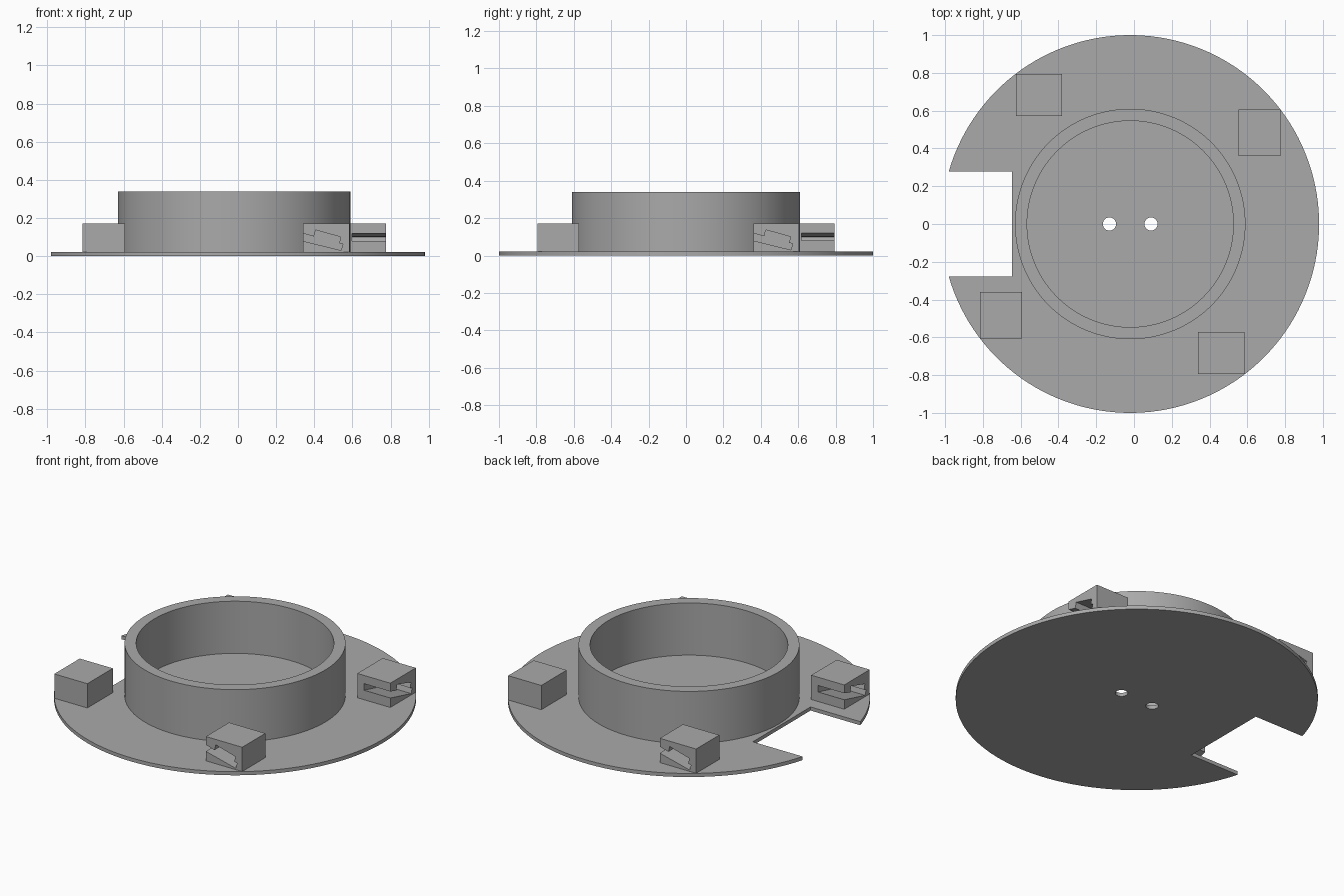
import bpy, bmesh, math
from mathutils import Matrix, Vector

if "Cube" in bpy.data.objects:
    bpy.data.objects.remove(bpy.data.objects["Cube"], do_unlink=True)

CX = -0.02            # shared axis of plate, ring and clips
PLATE_TOP, RING_TOP, CLIP_TOP = 0.022, 0.34, 0.17

grey = bpy.data.materials.new("plain grey")
grey.use_nodes = True
colour = (0.4, 0.4, 0.4, 1)
grey.diffuse_color = colour
grey.node_tree.nodes["Principled BSDF"].inputs["Base Color"].default_value = colour


def prism(name, outline, direction):
    """Extrude a closed outline of 3D points along a direction."""
    bm = bmesh.new()
    face = bm.faces.new([bm.verts.new(p) for p in outline])
    new = bmesh.ops.extrude_face_region(bm, geom=[face])["geom"]
    bmesh.ops.translate(bm, vec=Vector(direction),
                        verts=[v for v in new if isinstance(v, bmesh.types.BMVert)])
    bmesh.ops.recalc_face_normals(bm, faces=bm.faces)
    mesh = bpy.data.meshes.new(name)
    bm.to_mesh(mesh)
    bm.free()
    mesh.materials.append(grey)
    obj = bpy.data.objects.new(name, mesh)
    bpy.context.collection.objects.link(obj)
    return obj


def arc(radius, x, z, start=0, end=2 * math.pi, count=128, closed=True):
    steps = count if closed else count - 1
    angles = [start + (end - start) * i / steps for i in range(count)]
    return [(x + radius * math.cos(a), radius * math.sin(a), z) for a in angles]


def cut(obj, cutter):
    """Subtract the cutter, bake the result and discard the cutter."""
    mod = obj.modifiers.new("cut", "BOOLEAN")
    mod.operation, mod.solver, mod.object = "DIFFERENCE", "EXACT", cutter
    bpy.context.view_layer.update()
    deps = bpy.context.evaluated_depsgraph_get()
    baked = bpy.data.meshes.new_from_object(obj.evaluated_get(deps))
    obj.modifiers.clear()
    obj.data = baked
    bpy.data.objects.remove(cutter, do_unlink=True)


def smooth(obj):
    bpy.ops.object.select_all(action="DESELECT")
    obj.select_set(True)
    bpy.context.view_layer.objects.active = obj
    bpy.ops.object.shade_smooth_by_angle(angle=math.radians(30))


# Round base plate with a rectangular notch on one side
half_notch, notch_x = 0.278, -0.645
edge = math.pi - math.asin(half_notch)
outline = arc(1, CX, 0, -edge, edge, 128, closed=False)
outline += [(notch_x, half_notch, 0), (notch_x, -half_notch, 0)]
plate = prism("base_plate", outline, (0, 0, PLATE_TOP))

# Two small holes through the plate
for x in (CX - 0.11, CX + 0.11):
    cut(plate, prism("hole_cutter", arc(0.035, x, -0.1, count=32), (0, 0, 0.3)))
smooth(plate)

# Upright ring wall
ring = prism("ring_wall", arc(0.61, CX, PLATE_TOP), (0, 0, RING_TOP - PLATE_TOP))
cut(ring, prism("bore_cutter", arc(0.546, CX, -0.1), (0, 0, 1)))
smooth(ring)

# Four clip blocks with a stepped, sloping slot, turned around the axis
x0, x1, y0, y1 = 0.34, 0.585, -0.795, -0.572
slot = [(-0.05, 0.134), (0.058, 0.103), (0.067, 0.137), (0.199, 0.1),
        (0.191, 0.068), (0.21, 0.063), (0.201, 0.03), (-0.05, 0.092)]
back_wall = 0.045
clip = prism("clip_block_1", [(x0, y0, PLATE_TOP), (x1, y0, PLATE_TOP),
                              (x1, y1, PLATE_TOP), (x0, y1, PLATE_TOP)],
             (0, 0, CLIP_TOP - PLATE_TOP))
cut(clip, prism("slot_cutter", [(x0 + u, y0 - 0.05, z) for u, z in slot],
                (0, y1 - back_wall - y0 + 0.05, 0)))
axis = Vector((CX, 0, 0))
for i in range(1, 4):
    copy = bpy.data.objects.new(f"clip_block_{i + 1}", clip.data.copy())
    turn = Matrix.Rotation(i * math.pi / 2, 4, "Z")
    copy.data.transform(Matrix.Translation(axis) @ turn @ Matrix.Translation(-axis))
    bpy.context.collection.objects.link(copy)
